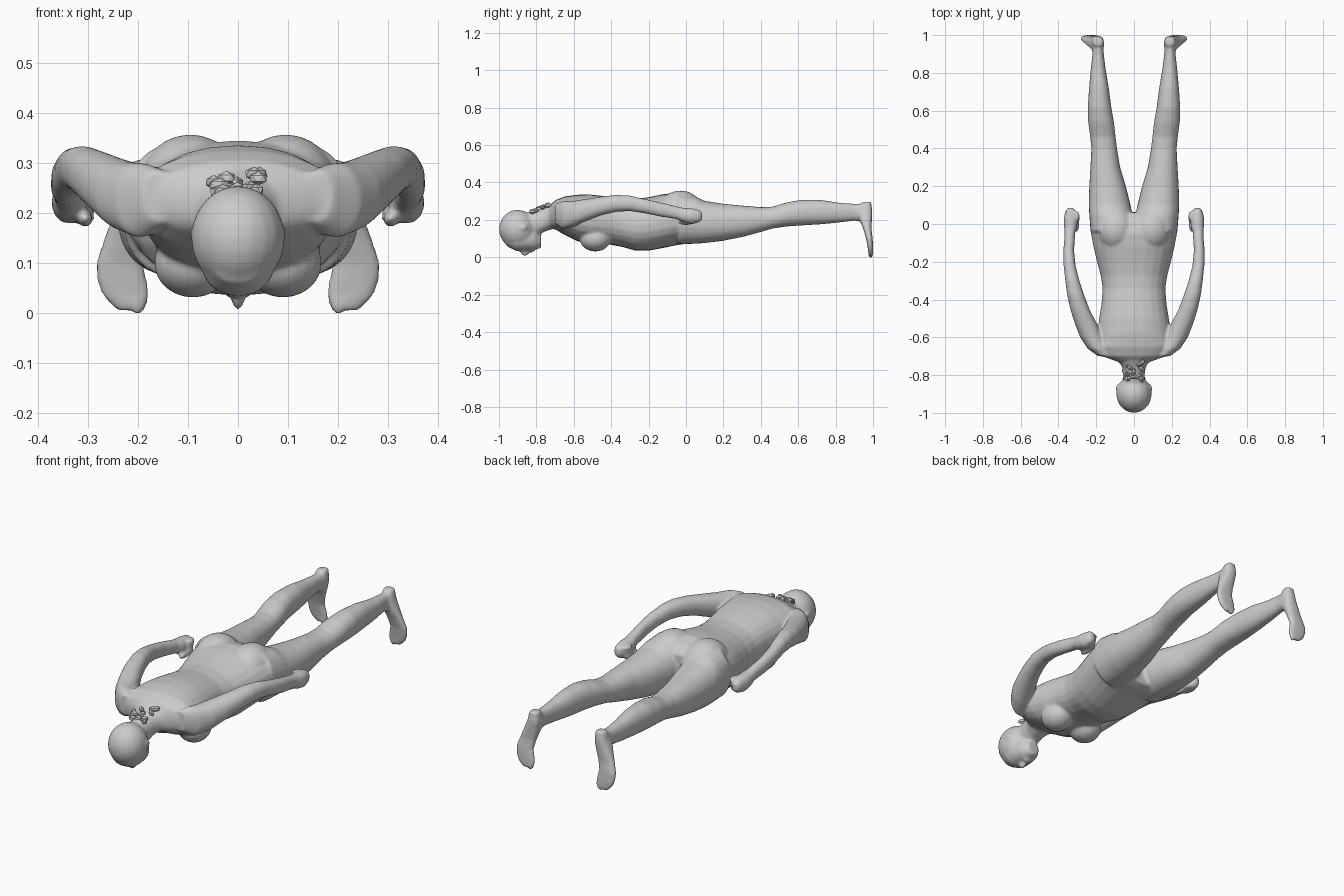
import bpy, bmesh, math, random
from mathutils import Vector, Matrix

bm = bmesh.new()


def loft(axis, sections, mirror=False, power=2.2, n=24):
    """Closed tube; each section = (t, x0, x1, w0, w1), t along axis, w the remaining axis."""
    for side in ((1, -1) if mirror else (1,)):
        rings = []
        for t, x0, x1, w0, w1 in sections:
            ring = []
            for i in range(n):
                a = 2 * math.pi * i / n
                c, s = math.cos(a), math.sin(a)
                x = (x0 + x1) / 2 + (x1 - x0) / 2 * math.copysign(abs(c) ** (2 / power), c)
                w = (w0 + w1) / 2 + (w1 - w0) / 2 * math.copysign(abs(s) ** (2 / power), s)
                co = (side * x, t, w) if axis == 'y' else (side * x, w, t)
                ring.append(bm.verts.new(co))
            rings.append(ring)
        faces = [bm.faces.new(rings[0]), bm.faces.new(rings[-1])]
        for r, q in zip(rings, rings[1:]):
            for i in range(n):
                j = (i + 1) % n
                faces.append(bm.faces.new((r[i], r[j], q[j], q[i])))
        bmesh.ops.recalc_face_normals(bm, faces=faces)


def blob(center, radii, mirror=False, tilt=0):
    for side in ((1, -1) if mirror else (1,)):
        c = Vector((side * center[0], center[1], center[2]))
        m = Matrix.Translation(c) @ Matrix.Rotation(tilt, 4, 'X') @ Matrix.Diagonal((*radii, 1))
        bmesh.ops.create_uvsphere(bm, u_segments=20, v_segments=12, radius=1, matrix=m)


# torso, shoulders to crotch
loft('y', [(-.735, -.07, .07, .16, .27), (-.70, -.17, .17, .15, .305),
           (-.65, -.205, .205, .12, .325), (-.58, -.195, .195, .085, .335),
           (-.50, -.185, .185, .07, .335), (-.42, -.172, .172, .07, .325),
           (-.34, -.166, .166, .055, .312), (-.27, -.177, .177, .035, .312),
           (-.20, -.196, .196, .035, .322), (-.12, -.215, .215, .05, .338),
           (-.05, -.228, .228, .065, .345), (.02, -.232, .232, .075, .325),
           (.06, -.20, .20, .09, .29)])
# chest and buttocks
blob((.09, -.485, .10), (.078, .085, .069), True)
blob((.095, -.03, .25), (.105, .12, .107), True)

# legs
loft('y', [(-.04, .01, .230, .07, .34), (.05, .008, .237, .072, .325),
           (.10, .018, .240, .076, .302), (.20, .043, .237, .088, .286),
           (.30, .073, .231, .108, .277), (.40, .090, .226, .135, .268),
           (.46, .097, .232, .153, .270), (.54, .106, .243, .165, .294),
           (.62, .120, .245, .170, .308), (.72, .133, .238, .176, .307),
           (.82, .150, .229, .186, .292), (.90, .160, .220, .195, .286),
           (.96, .160, .220, .19, .288), (.99, .165, .215, .21, .287)], True)
# feet, hanging toes down
loft('z', [(.296, .165, .215, .945, .99), (.25, .158, .227, .91, .996),
           (.20, .165, .247, .928, .994), (.15, .18, .267, .948, .992),
           (.10, .19, .284, .963, .998), (.06, .18, .281, .97, 1.0),
           (.03, .177, .268, .975, 1.0), (.005, .185, .243, .98, 1.0)], True, 2.6)
for i in range(4):
    blob((.20 + .019 * i, .987, .018 + .009 * i), (.013, .014, .022), True)

# arms
loft('y', [(-.70, .12, .19, .18, .285), (-.66, .14, .245, .15, .30),
           (-.60, .16, .285, .165, .302), (-.53, .195, .313, .195, .312),
           (-.45, .236, .338, .225, .325), (-.37, .266, .355, .243, .334),
           (-.30, .289, .364, .247, .33), (-.22, .309, .373, .235, .312),
           (-.14, .317, .374, .218, .294), (-.06, .312, .368, .205, .275),
           (-.01, .308, .369, .196, .262)], True)
# closed hands with finger ridges and thumbs
loft('y', [(-.05, .313, .366, .205, .27), (-.015, .30, .371, .187, .265),
           (.03, .302, .372, .178, .262), (.07, .312, .362, .187, .255),
           (.085, .322, .352, .20, .24)], True)
for i in range(4):
    blob((.312, .03 + .004 * i, .19 + .018 * i), (.026, .032, .011), True)
blob((.305, .0, .188), (.016, .045, .016), True)

# neck
loft('y', [(-.86, -.055, .055, .10, .235), (-.80, -.056, .056, .115, .25),
           (-.76, -.062, .062, .135, .262), (-.72, -.085, .085, .15, .285),
           (-.67, -.12, .12, .15, .30)])
# skull and jaw
blob((0, -.90, .15), (.094, .10, .104))
loft('y', [(-.96, -.055, .055, .06, .17), (-.91, -.074, .074, .034, .18),
           (-.86, -.072, .072, .034, .18), (-.81, -.058, .058, .038, .16),
           (-.775, -.032, .032, .05, .12)])
# nose, lips, ears
blob((0, -.862, .033), (.014, .026, .027), tilt=.3)
blob((0, -.825, .037), (.026, .013, .012))
blob((.086, -.875, .16), (.010, .028, .018), True)

mesh = bpy.data.meshes.new("body")
bm.to_mesh(mesh)
bm.free()
body = bpy.data.objects.new("body", mesh)
bpy.context.collection.objects.link(body)
remesh = body.modifiers.new("fuse", 'REMESH')
remesh.mode = 'VOXEL'
remesh.voxel_size = .007
remesh.use_smooth_shade = True
smooth = body.modifiers.new("soften", 'SMOOTH')
smooth.factor = .5
smooth.iterations = 7

# ragged hair tufts at the nape
random.seed(4)
bm = bmesh.new()
for i in range(12):
    p = Vector((random.uniform(-.055, .05), random.uniform(-.83, -.72), 0))
    p.z = .235 + (p.y + .83) * .4 + random.uniform(0, .01)
    m = Matrix.Translation(p) @ Matrix.Rotation(random.uniform(0, 3), 4, 'Z') \
        @ Matrix.Diagonal((.022, .012, .014, 1))
    bmesh.ops.create_icosphere(bm, subdivisions=1, radius=1, matrix=m)
mesh = bpy.data.meshes.new("nape_tufts")
bm.to_mesh(mesh)
bm.free()
bpy.context.collection.objects.link(bpy.data.objects.new("nape_tufts", mesh))
